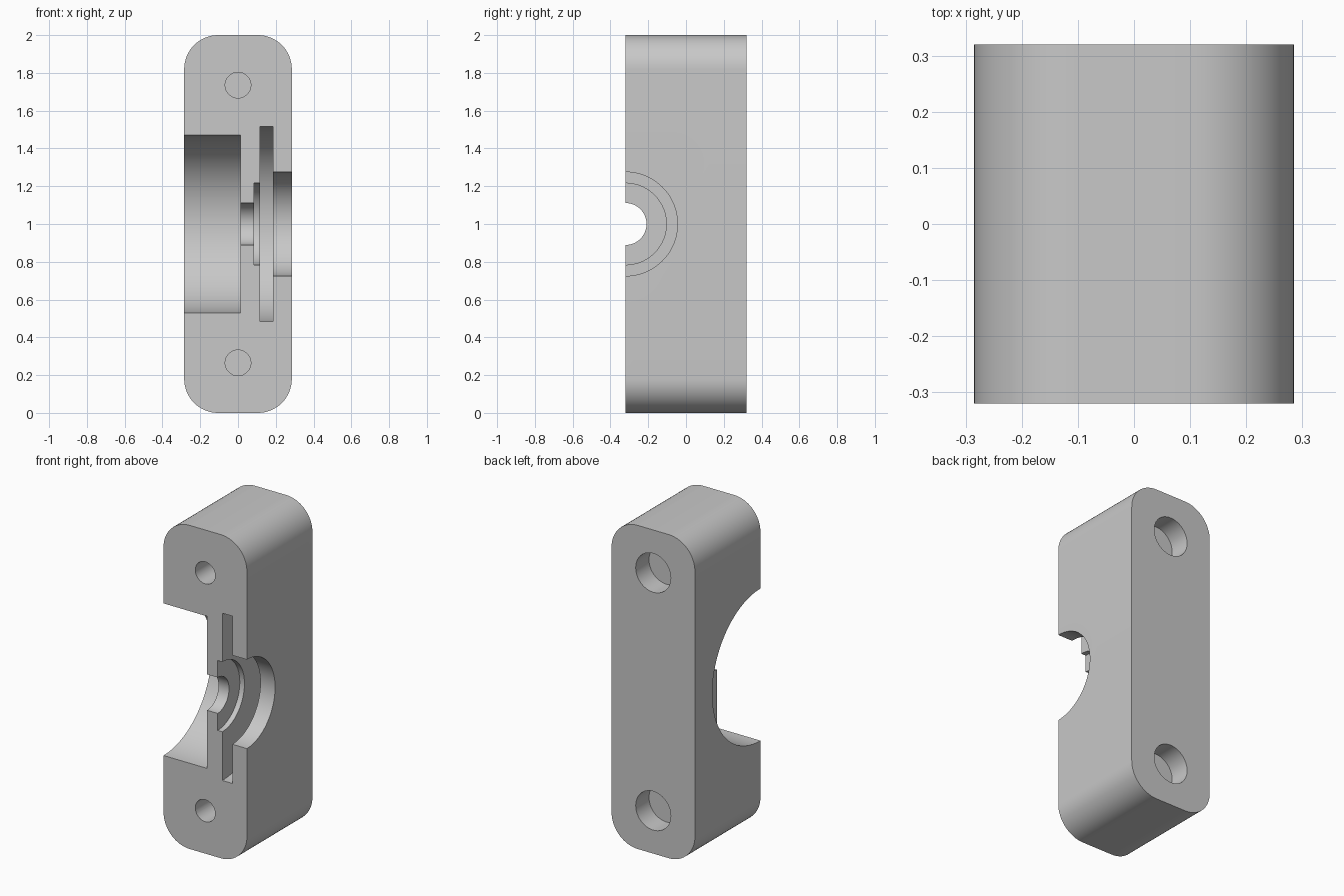
import bpy
import bmesh
import math
from mathutils import Matrix, Vector

default = bpy.data.objects.get("Cube")
if default:
    bpy.data.objects.remove(default, do_unlink=True)

WIDTH, DEPTH, HEIGHT, CORNER = 0.57, 0.64, 2.0, 0.18
FRONT, BACK, MID = -DEPTH / 2, DEPTH / 2, HEIGHT / 2

grey = bpy.data.materials.new("plain grey")
grey.use_nodes = True
colour = (0.58, 0.58, 0.58, 1.0)
grey.diffuse_color = colour
grey.node_tree.nodes["Principled BSDF"].inputs["Base Color"].default_value = colour


def make_object(name, bm):
    bmesh.ops.recalc_face_normals(bm, faces=bm.faces)
    mesh = bpy.data.meshes.new(name)
    bm.to_mesh(mesh)
    bm.free()
    mesh.materials.append(grey)
    obj = bpy.data.objects.new(name, mesh)
    bpy.context.collection.objects.link(obj)
    return obj


def rounded_block(name):
    """Rounded rectangle in x and z, extruded from front to back."""
    bm = bmesh.new()
    ring, steps = [], 16
    corners = ((1, 1), (-1, 1), (-1, -1), (1, -1))
    for quarter, (sx, sz) in enumerate(corners):
        cx = sx * (WIDTH / 2 - CORNER)
        cz = MID + sz * (HEIGHT / 2 - CORNER)
        for i in range(steps + 1):
            a = (quarter + i / steps) * math.pi / 2
            ring.append(bm.verts.new((cx + CORNER * math.cos(a), FRONT,
                                      cz + CORNER * math.sin(a))))
    face = bm.faces.new(ring)
    extruded = bmesh.ops.extrude_face_region(bm, geom=[face])["geom"]
    verts = [g for g in extruded if isinstance(g, bmesh.types.BMVert)]
    bmesh.ops.translate(bm, verts=verts, vec=(0, DEPTH, 0))
    return make_object(name, bm)


def turned_cutter(name, sections, axis, origin, sides):
    """Stepped solid of revolution; sections are (start, end, radius)."""
    bm = bmesh.new()
    rings = []
    for start, end, radius in sections:
        for pos in (start, end):
            rings.append([bm.verts.new((radius * math.cos(t * math.tau / sides),
                                        radius * math.sin(t * math.tau / sides), pos))
                          for t in range(sides)])
    for a, b in zip(rings, rings[1:]):
        for i in range(sides):
            j = (i + 1) % sides
            bm.faces.new((a[i], a[j], b[j], b[i]))
    bm.faces.new(rings[0])
    bm.faces.new(rings[-1])
    turn = Vector((0, 0, 1)).rotation_difference(Vector(axis)).to_matrix().to_4x4()
    bmesh.ops.transform(bm, matrix=Matrix.Translation(origin) @ turn, verts=bm.verts)
    cutter = make_object(name, bm)
    cutter.hide_render = True
    return cutter


block = rounded_block("bearing_block")

# Stepped shaft seat: wide pocket, narrow bore, shoulder, ring groove, outer recess
seat = [(-0.5, 0.013, 0.47), (0.013, 0.085, 0.111), (0.085, 0.117, 0.216),
        (0.117, 0.185, 0.517), (0.185, 0.5, 0.275)]
cutters = [turned_cutter("shaft_seat_cutter", seat, (1, 0, 0), (0, FRONT, MID), 128)]

# Screw holes from the front and head recesses from the back, with a thin web between
for place, side in (("upper", 1), ("lower", -1)):
    z = MID + side * 0.735
    for part, start, end, radius in (("screw_hole", FRONT - 0.1, 0.175, 0.068),
                                     ("head_recess", 0.19, BACK + 0.1, 0.12)):
        cutters.append(turned_cutter(f"{place}_{part}_cutter", [(start, end, radius)],
                                     (0, 1, 0), (0, 0, z), 48))

bpy.ops.object.select_all(action="DESELECT")
block.select_set(True)
bpy.context.view_layer.objects.active = block
for cutter in cutters:
    mod = block.modifiers.new(cutter.name, "BOOLEAN")
    mod.operation = "DIFFERENCE"
    mod.solver = "EXACT"
    mod.object = cutter
    bpy.ops.object.modifier_apply(modifier=mod.name)
    bpy.data.objects.remove(cutter, do_unlink=True)

bpy.ops.object.shade_smooth_by_angle(angle=math.radians(30))
